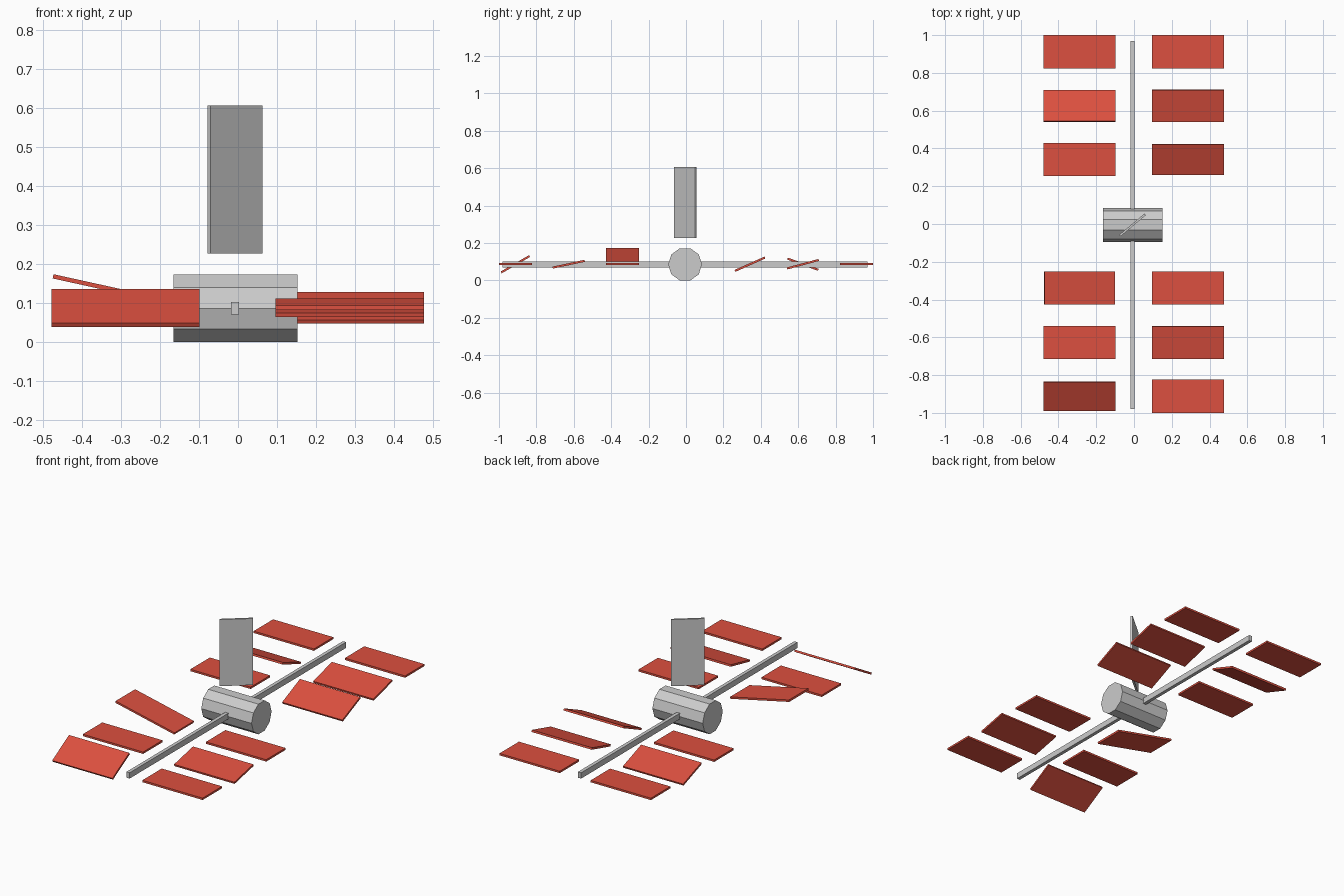
import bpy
from math import radians, pi

if "Cube" in bpy.data.objects:
    bpy.data.objects.remove(bpy.data.objects["Cube"])

red = bpy.data.materials.new("panel_red")
red.diffuse_color = (0.72, 0.08, 0.05, 1)
red.use_nodes = True
red.node_tree.nodes["Principled BSDF"].inputs["Base Color"].default_value = red.diffuse_color

AXIS_X, AXIS_Y, AXIS_Z = -0.0065, -0.005, 0.086


def box(name, loc, size, rot=(0, 0, 0), mat=None):
    bpy.ops.mesh.primitive_cube_add(size=1, location=loc)
    ob = bpy.context.object
    ob.name = name
    ob.scale = size
    bpy.ops.object.transform_apply(location=False, rotation=False, scale=True)
    ob.rotation_euler = [radians(a) for a in rot]
    if mat:
        ob.data.materials.append(mat)
    return ob


# Central body: ten-sided drum lying along x, flat facet on the underside
bpy.ops.mesh.primitive_cylinder_add(vertices=10, radius=0.0904, depth=0.317,
                                    location=(AXIS_X, AXIS_Y, AXIS_Z),
                                    rotation=(0, pi / 2, 0))
bpy.context.object.name = "body_drum"

# Long boom through the drum
box("boom", (-0.0075, AXIS_Y, AXIS_Z), (0.02, 1.95, 0.033))

# Upright plate floating above the drum, turned about z
box("upright_plate", (-0.0075, AXIS_Y, 0.4165), (0.175, 0.011, 0.379), (0, 0, 40))

# Panels: row position along y, then tilt about x for the left and right panel
rows = [
    (-0.912, 30, 0),
    (-0.627, 0, 12),
    (-0.339, None, 0),
    (0.342, 0, 24),
    (0.625, -20, 15),
    (0.912, 0, 0),
]
SIZE = (0.38, 0.175, 0.011)
for i, (y, left, right) in enumerate(rows):
    for side, x, tilt in (("left", -0.2885, left), ("right", 0.2865, right)):
        name = f"panel_{side}_{i + 1}"
        if tilt is None:
            # This panel is lifted at its outer end
            box(name, (x, y, 0.127), SIZE, (0, 12.4, 0), red)
        else:
            box(name, (x, y, 0.087), SIZE, (tilt, 0, 0), red)
